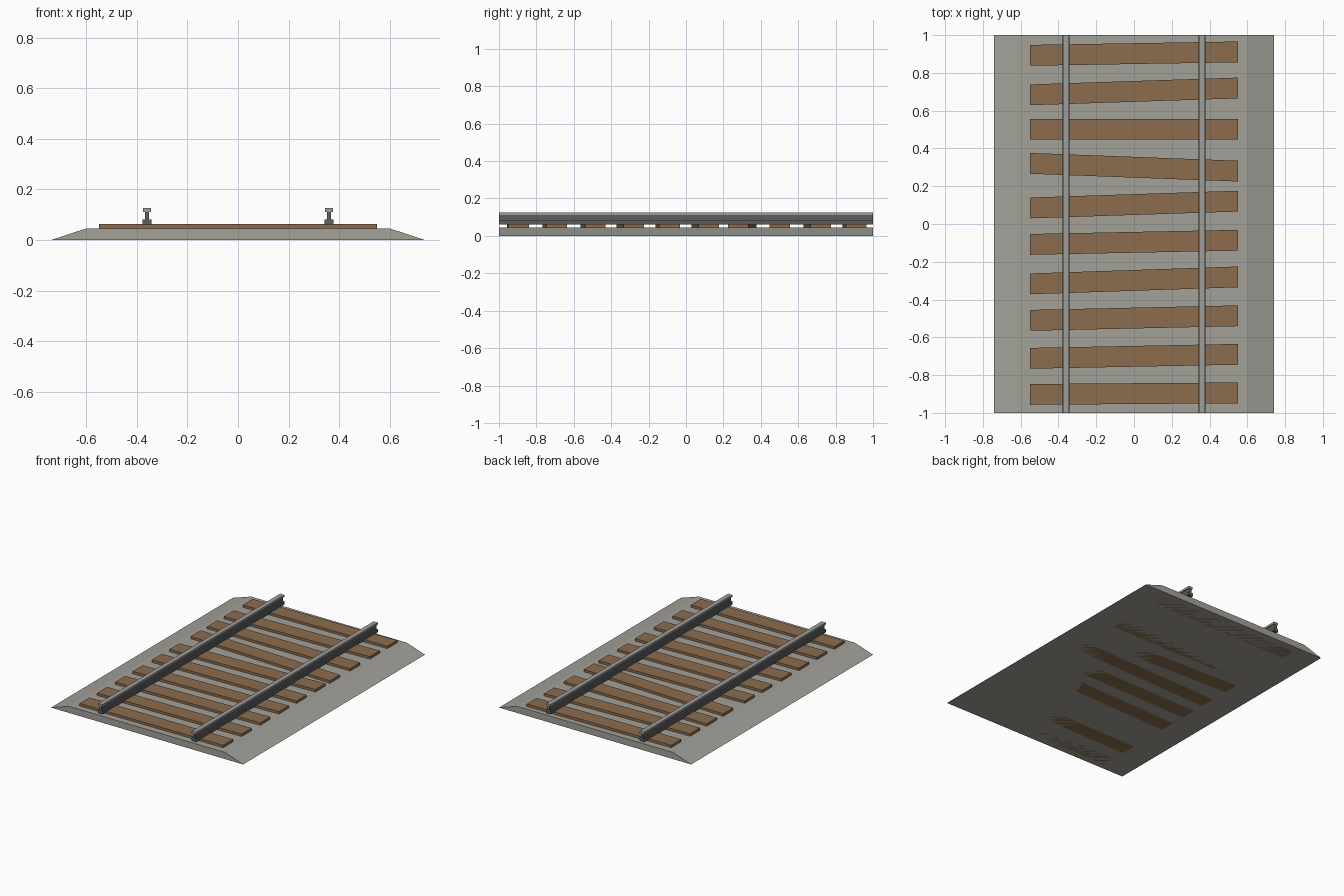
import bpy

cube = bpy.data.objects.get("Cube")
if cube:
    bpy.data.objects.remove(cube, do_unlink=True)


def material(name, rgb):
    mat = bpy.data.materials.new(name)
    mat.use_nodes = True
    color = (*rgb, 1.0)
    mat.diffuse_color = color
    mat.node_tree.nodes["Principled BSDF"].inputs["Base Color"].default_value = color
    return mat


def prism(name, start, end, mat):
    """Solid between two matching rings of points."""
    n = len(start)
    faces = [(i, (i + 1) % n, (i + 1) % n + n, i + n) for i in range(n)]
    faces += [tuple(reversed(range(n))), tuple(range(n, 2 * n))]
    mesh = bpy.data.meshes.new(name)
    mesh.from_pydata(start + end, [], faces)
    mesh.materials.append(mat)
    obj = bpy.data.objects.new(name, mesh)
    bpy.context.collection.objects.link(obj)
    return obj


def extrude_y(name, profile, mat):
    """Run an (x, z) profile along the full length of the track."""
    return prism(name, [(x, -1, z) for x, z in profile],
                 [(x, 1, z) for x, z in profile], mat)


def bar(name, x, width, low, high, mat):
    h = width / 2
    return extrude_y(name, [(x - h, low), (x + h, low), (x + h, high), (x - h, high)], mat)


gravel = material("gravel grey", (0.36, 0.355, 0.318))
wood = material("sleeper brown", (0.258, 0.152, 0.075))
steel = material("dark steel", (0.11, 0.115, 0.117))
polished = material("polished steel", (0.34, 0.345, 0.33))

# Ballast bed with sloping shoulders
extrude_y("ballast_bed", [(-0.74, 0), (0.74, 0), (0.6, 0.046), (-0.6, 0.046)], gravel)

# Sleepers, each slightly askew: y of the right end and of the left end
ends = [(0.893, 0.911), (0.684, 0.72), (0.502, 0.502), (0.321, 0.28),
        (0.085, 0.121), (-0.108, -0.086), (-0.317, -0.28), (-0.51, -0.486),
        (-0.711, -0.69), (-0.902, -0.894)]
half, low, high = 0.055, 0, 0.063


def sleeper_end(x, y):
    return [(x, y - half, low), (x, y + half, low), (x, y + half, high), (x, y - half, high)]


for i, (right_y, left_y) in enumerate(ends, 1):
    prism(f"sleeper_{i}", sleeper_end(-0.55, right_y), sleeper_end(0.55, left_y), wood)

# Rails: foot, web and running head
for side, x in (("right", -0.36), ("left", 0.36)):
    bar(f"{side}_rail_foot", x, 0.037, 0.06, 0.081, steel)
    bar(f"{side}_rail_web", x, 0.016, 0.081, 0.111, steel)
    bar(f"{side}_rail_head", x, 0.032, 0.111, 0.126, polished)
